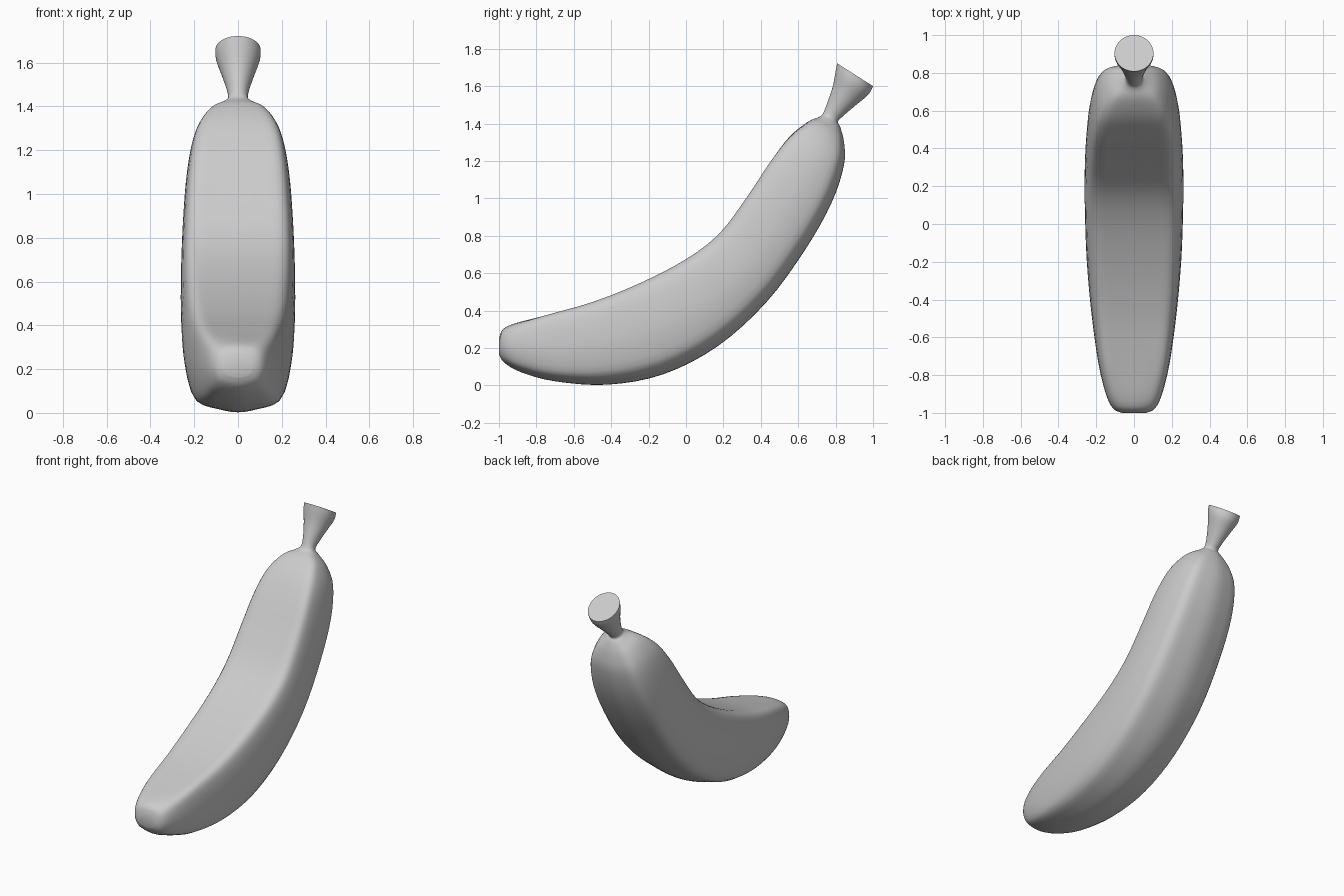
import bpy, bmesh, math
from mathutils import Vector

if "Cube" in bpy.data.objects:
    bpy.data.objects.remove(bpy.data.objects["Cube"])

# Stations: inner edge (y, z), outer edge (y, z), half width, squareness
STATIONS = [
    (-1.00, .245, -1.00, .165, .065, .2),
    (-.980, .300, -.970, .120, .112, .4),
    (-.910, .335, -.880, .070, .150, .7),
    (-.750, .378, -.700, .022, .190, 1),
    (-.500, .450, -.420, .004, .226, 1),
    (-.250, .550, -.120, .060, .250, 1),
    (.000, .680, .170, .210, .260, 1),
    (.180, .820, .430, .445, .260, 1),
    (.330, 1.02, .640, .730, .250, 1),
    (.450, 1.20, .780, .980, .232, 1),
    (.550, 1.33, .845, 1.18, .198, .9),
    (.650, 1.41, .845, 1.30, .138, .7),
    (.715, 1.437, .825, 1.38, .070, .3),
    (.735, 1.460, .812, 1.41, .046, .1),
    (.755, 1.510, .840, 1.44, .050, 0),
    (.785, 1.600, .910, 1.50, .075, 0),
    (.800, 1.680, .975, 1.555, .100, 0),
    (.808, 1.722, 1.00, 1.600, .103, 0),
]
# Half cross-section from inner centre to outer centre: (width, depth)
HALF = [(0, .01), (.45, .01), (.78, .02), (.93, .13), (1, .42),
        (.97, .68), (.83, .89), (.42, .965), (0, 1)]


def spline(points, steps, closed=False):
    """Catmull-Rom resampling of tuples."""
    n = len(points)
    pick = (lambda i: points[i % n]) if closed else (lambda i: points[min(max(i, 0), n - 1)])
    out = []
    for i in range(n if closed else n - 1):
        for s in range(steps):
            t = s / steps
            out.append(tuple(
                .5 * (2 * b + (c - a) * t + (2 * a - 5 * b + 4 * c - d) * t * t
                      + (3 * b - a - 3 * c + d) * t ** 3)
                for a, b, c, d in zip(pick(i - 1), pick(i), pick(i + 1), pick(i + 2))))
    if not closed:
        out.append(points[-1])
    return out


section = spline(HALF + [(-w, d) for w, d in HALF[-2:0:-1]], 3, True)
count = len(section)
bm = bmesh.new()
rings = []
for iy, iz, oy, oz, width, square in spline(STATIONS, 4):
    inner, outer = Vector((0, iy, iz)), Vector((0, oy, oz))
    ring = []
    for k, (w, d) in enumerate(section):
        a = math.tau * k / count
        w = w * square + math.sin(a) * (1 - square)
        d = d * square + (.5 - .5 * math.cos(a)) * (1 - square)
        p = inner.lerp(outer, d)
        p.x = w * width
        ring.append(bm.verts.new(p))
    rings.append(ring)

# Skin and end caps
for r0, r1 in zip(rings, rings[1:]):
    for k in range(count):
        j = (k + 1) % count
        bm.faces.new((r0[k], r0[j], r1[j], r1[k]))
bm.faces.new(rings[0])
bm.faces.new(rings[-1])
bmesh.ops.recalc_face_normals(bm, faces=bm.faces)
mesh = bpy.data.meshes.new("banana")
bm.to_mesh(mesh)
bm.free()
banana = bpy.data.objects.new("banana", mesh)
bpy.context.collection.objects.link(banana)
bpy.context.view_layer.objects.active = banana
banana.select_set(True)
bpy.ops.object.shade_smooth_by_angle(angle=math.radians(50))
